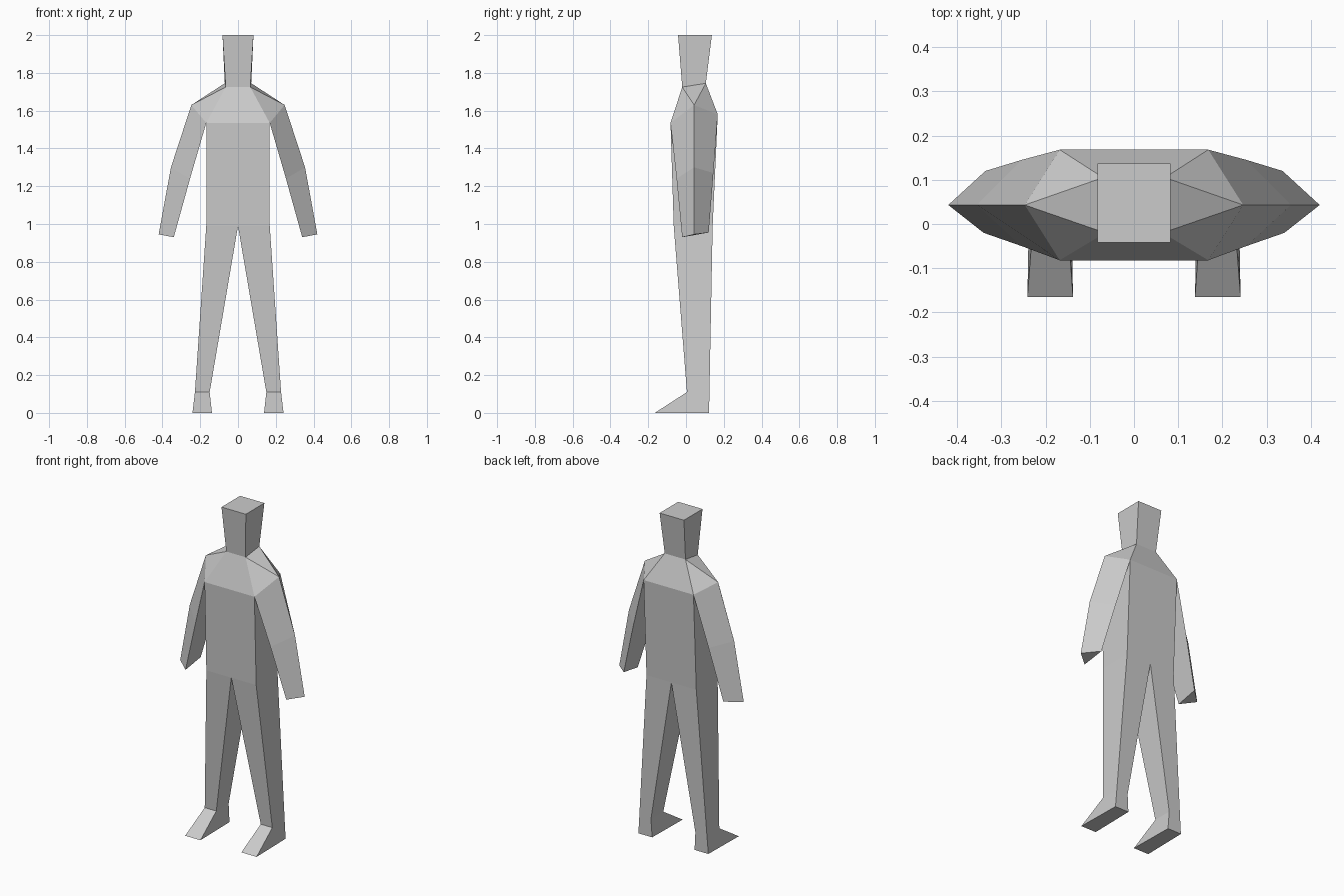
import bpy

old = bpy.data.objects.get("Cube")
if old:
    bpy.data.objects.remove(old, do_unlink=True)

grey = bpy.data.materials.new("plain_grey")
grey.use_nodes = True
colour = (0.6, 0.6, 0.6, 1)
grey.diffuse_color = colour
grey.node_tree.nodes["Principled BSDF"].inputs["Base Color"].default_value = colour


def flip(p):
    return (-p[0], p[1], p[2])


def build(name, faces):
    """Make a flat-shaded object from faces given as point lists."""
    points = list(dict.fromkeys(p for f in faces for p in f))
    mesh = bpy.data.meshes.new(name)
    mesh.from_pydata(points, [], [[points.index(p) for p in f] for f in faces])
    mesh.materials.append(grey)
    obj = bpy.data.objects.new(name, mesh)
    bpy.context.collection.objects.link(obj)


def mirrored(faces):
    return [[flip(p) for p in reversed(f)] for f in faces]


def loft(rings):
    """Join rings listed from top to bottom, each anticlockwise from above."""
    faces = []
    for a, b in zip(rings, rings[1:]):
        for i in range(len(a)):
            j = (i + 1) % len(a)
            faces.append([b[i], b[j], a[j], a[i]])
    return faces


def box_ring(front, back):
    return [flip(front), front, back, flip(back)]


# Shared joints on the left side
neck_f, neck_b = (0.065, -0.02, 1.725), (0.07, 0.105, 1.745)
chest_f, chest_b = (0.168, -0.082, 1.535), (0.168, 0.168, 1.58)
shoulder = (0.247, 0.043, 1.63)
hip_f, hip_b = (0.168, -0.065, 0.99), (0.168, 0.141, 0.99)
crotch_f, crotch_b = (0, -0.065, 0.99), (0, 0.141, 0.99)

# Head: tapered block, closed on top
crown = box_ring((0.082, -0.042, 2), (0.082, 0.137, 2))
build("head", loft([crown, box_ring(neck_f, neck_b)]) + [crown])

# Shoulder yoke: slopes from the neck to the chest and shoulder points
slopes = [[chest_f, shoulder, neck_f],
          [shoulder, neck_b, neck_f],
          [shoulder, chest_b, neck_b]]
build("shoulder_yoke", slopes + mirrored(slopes) + [
    [flip(chest_f), chest_f, neck_f, flip(neck_f)],
    [chest_b, flip(chest_b), flip(neck_b), neck_b]])

# Torso: front, back and sides, split at the crotch to meet the legs
build("torso", [
    [flip(hip_f), crotch_f, hip_f, chest_f, flip(chest_f)],
    [hip_b, crotch_b, flip(hip_b), flip(chest_b), chest_b],
    [hip_f, hip_b, chest_b, chest_f],
    [flip(hip_b), flip(hip_f), flip(chest_f), flip(chest_b)]])

# Arm: three-sided, bent at the elbow, closed at the wrist
wrist = [(0.34, -0.02, 0.93), (0.42, 0.043, 0.945), (0.336, 0.12, 0.955)]
elbow = [(0.254, -0.05, 1.24), (0.355, 0.043, 1.30), (0.254, 0.145, 1.27)]
arm = loft([[chest_f, shoulder, chest_b], elbow, wrist]) + [wrist[::-1]]

# Leg: tapers to the ankle, then a wedge foot with a flat sole
ankle = [(0.15, 0.005, 0.11), (0.228, 0.005, 0.11),
         (0.228, 0.124, 0.11), (0.15, 0.124, 0.11)]
sole = [(0.138, -0.165, 0), (0.241, -0.165, 0),
        (0.236, 0.122, 0), (0.143, 0.122, 0)]
leg = loft([[crotch_f, hip_f, hip_b, crotch_b], ankle, sole]) + [sole[::-1]]

for part, faces in (("arm", arm), ("leg", leg)):
    build("left_" + part, faces)
    build("right_" + part, mirrored(faces))
